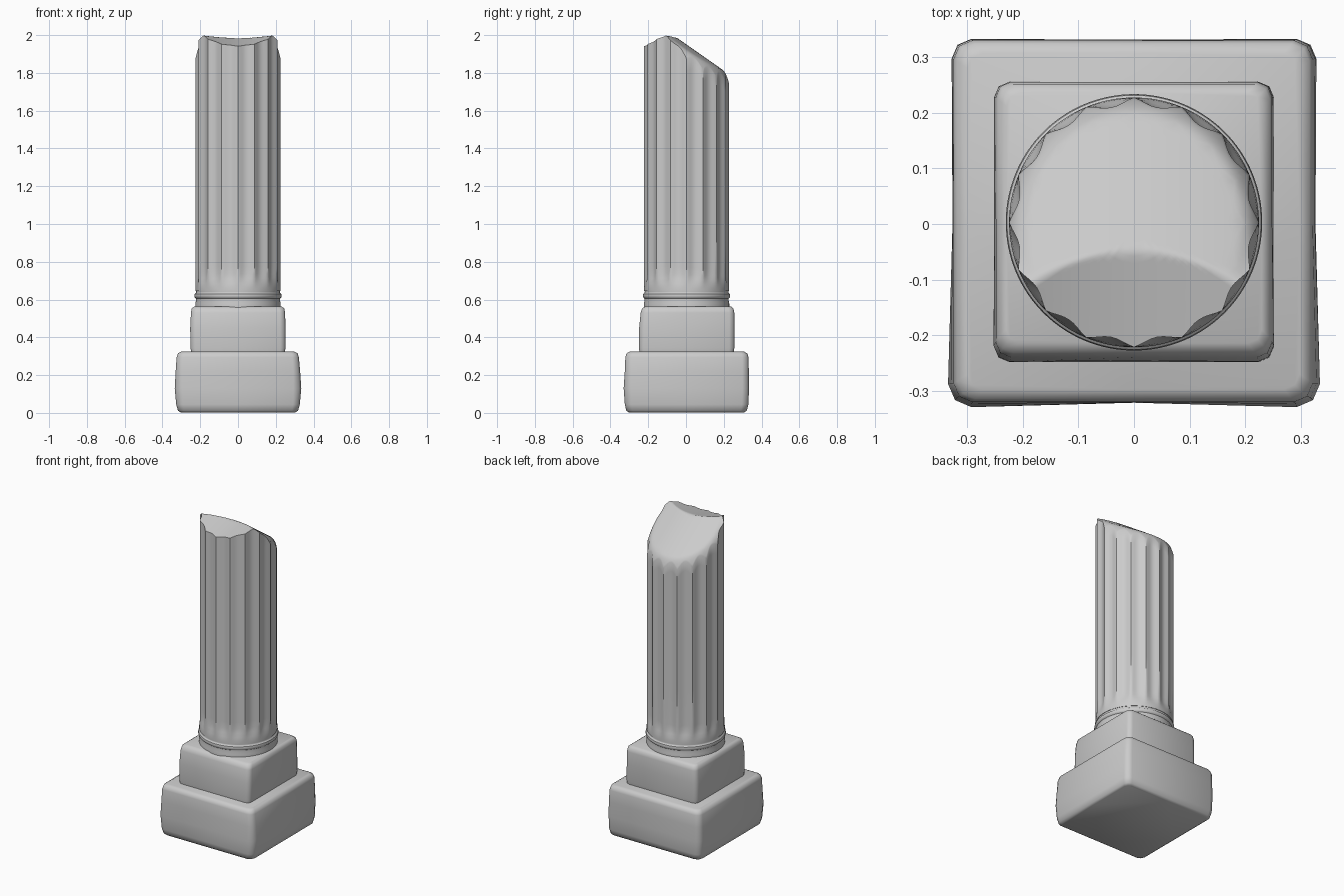
import bpy, bmesh
from math import sin, cos, pi, hypot

if "Cube" in bpy.data.objects:
    bpy.data.objects.remove(bpy.data.objects["Cube"])


def make_object(name, bm, angle=40):
    bmesh.ops.recalc_face_normals(bm, faces=bm.faces)
    mesh = bpy.data.meshes.new(name)
    bm.to_mesh(mesh)
    bm.free()
    ob = bpy.data.objects.new(name, mesh)
    bpy.context.collection.objects.link(ob)
    bpy.ops.object.select_all(action='DESELECT')
    ob.select_set(True)
    bpy.context.view_layer.objects.active = ob
    bpy.ops.object.shade_smooth_by_angle(angle=angle * pi / 180)
    return ob


def loft(name, sections, angle=40):
    """Skin a stack of closed point loops and cap both ends."""
    bm = bmesh.new()
    loops = [[bm.verts.new(p) for p in s] for s in sections]
    n = len(loops[0])
    for a, b in zip(loops, loops[1:]):
        for i in range(n):
            j = (i + 1) % n
            bm.faces.new((a[i], a[j], b[j], b[i]))
    bm.faces.new(loops[0][::-1])
    bm.faces.new(loops[-1])
    return make_object(name, bm, angle)


def worn_square(z, x0, x1, y0, y1, c, flare=0.0):
    """Chipped square; flare pushes the front corners outward."""
    pts = []
    for sx, sy, x, y in ((-1, -1, x0, y0), (1, -1, x1, y0), (1, 1, x1, y1), (-1, 1, x0, y1)):
        f = flare if sy < 0 else flare * 0.2
        horiz, vert = (x - sx * c, y + sy * f), (x + sx * f, y - sy * c)
        k = c * 0.3 - f * 0.7
        corner = (x - sx * k, y - sy * k)
        trio = [vert, corner, horiz] if sx == sy else [horiz, corner, vert]
        pts += [(px, py, z) for px, py in trio]
        # middle of the following side
        pts.append({(-1, -1): (0, y0, z), (1, -1): (x1, 0, z),
                    (1, 1): (0, y1, z), (-1, 1): (x0, 0, z)}[sx, sy])
    return pts


# Lower plinth
loft("lower_plinth", [
    worn_square(0.003, -0.305, 0.305, -0.303, 0.308, 0.03),
    worn_square(0.012, -0.318, 0.318, -0.316, 0.322, 0.032),
    worn_square(0.045, -0.325, 0.325, -0.322, 0.330, 0.034, 0.002),
    worn_square(0.13, -0.327, 0.327, -0.322, 0.332, 0.034, 0.008),
    worn_square(0.22, -0.327, 0.326, -0.321, 0.332, 0.034, 0.003),
    worn_square(0.295, -0.325, 0.322, -0.321, 0.331, 0.034),
    worn_square(0.315, -0.318, 0.316, -0.315, 0.325, 0.032),
    worn_square(0.324, -0.300, 0.298, -0.298, 0.308, 0.028)], 50)

# Upper plinth
loft("upper_plinth", [
    worn_square(0.318, -0.247, 0.247, -0.246, 0.252, 0.025),
    worn_square(0.345, -0.252, 0.252, -0.249, 0.256, 0.027),
    worn_square(0.45, -0.251, 0.250, -0.246, 0.256, 0.027, 0.002),
    worn_square(0.53, -0.249, 0.249, -0.240, 0.256, 0.027),
    worn_square(0.553, -0.245, 0.245, -0.232, 0.251, 0.027),
    worn_square(0.564, -0.230, 0.230, -0.215, 0.237, 0.025)], 50)

SEG = 128
CY = 0.003


def circle(r, z):
    return [(r * cos(2 * pi * i / SEG), CY + r * sin(2 * pi * i / SEG), z) for i in range(SEG)]


# Round base moulding
loft("base_moulding", [circle(r, z) for r, z in (
    (0.226, 0.555), (0.226, 0.58), (0.222, 0.597), (0.223, 0.606), (0.229, 0.611), (0.231, 0.62),
    (0.229, 0.630), (0.223, 0.634), (0.221, 0.640), (0.224, 0.652), (0.219, 0.658))])


def smooth(a, b, t):
    t = min(max((t - a) / (b - a), 0), 1)
    return t * t * (3 - 2 * t)


def broken_top(x, y):
    """Slanted fracture with a curved ridge near the front."""
    u = min((x / 0.19) ** 2, 1.1)
    ry, rz = -0.05 - 0.06 * u, 1.985 + 0.015 * u
    z = rz - (0.70 * (y - ry) if y > ry else 0.25 * (ry - y))
    edge = max(hypot(x, y) / 0.222 - 0.84, 0) / 0.16
    return z - 0.04 * edge ** 2.5 * smooth(-0.12, 0.02, y)


def radius(a, z):
    """Ridges on the axes, scalloped flutes fading out at the foot."""
    flute = abs(sin(8 * a)) ** 1.2
    return 0.225 - 0.014 * flute * smooth(0.66, 0.74, z)


# Fluted broken shaft
rows = [0, 0.012, 0.03, 0.05, 0.07, 0.1, 0.3, 0.5, 0.7, 0.85, 0.95, 1]
angles = [2 * pi * i / SEG for i in range(SEG)]
sections = []
for t in rows:
    ring = []
    for a in angles:
        r = radius(a, 2)
        top = broken_top(r * cos(a), r * sin(a))
        z = 0.645 + t * (top - 0.645)
        r = radius(a, z)
        ring.append((r * cos(a), CY + r * sin(a), z))
    sections.append(ring)
for s in [0.98, 0.95, 0.91, 0.87] + [0.82 - 0.06 * k for k in range(14)] + [0.004]:
    ring = []
    for a in angles:
        r = s * (radius(a, 2) if s > 0.85 else 0.216)
        x, y = r * cos(a), r * sin(a)
        ring.append((x, CY + y, broken_top(x, y)))
    sections.append(ring)
loft("fluted_shaft", sections, 45)
